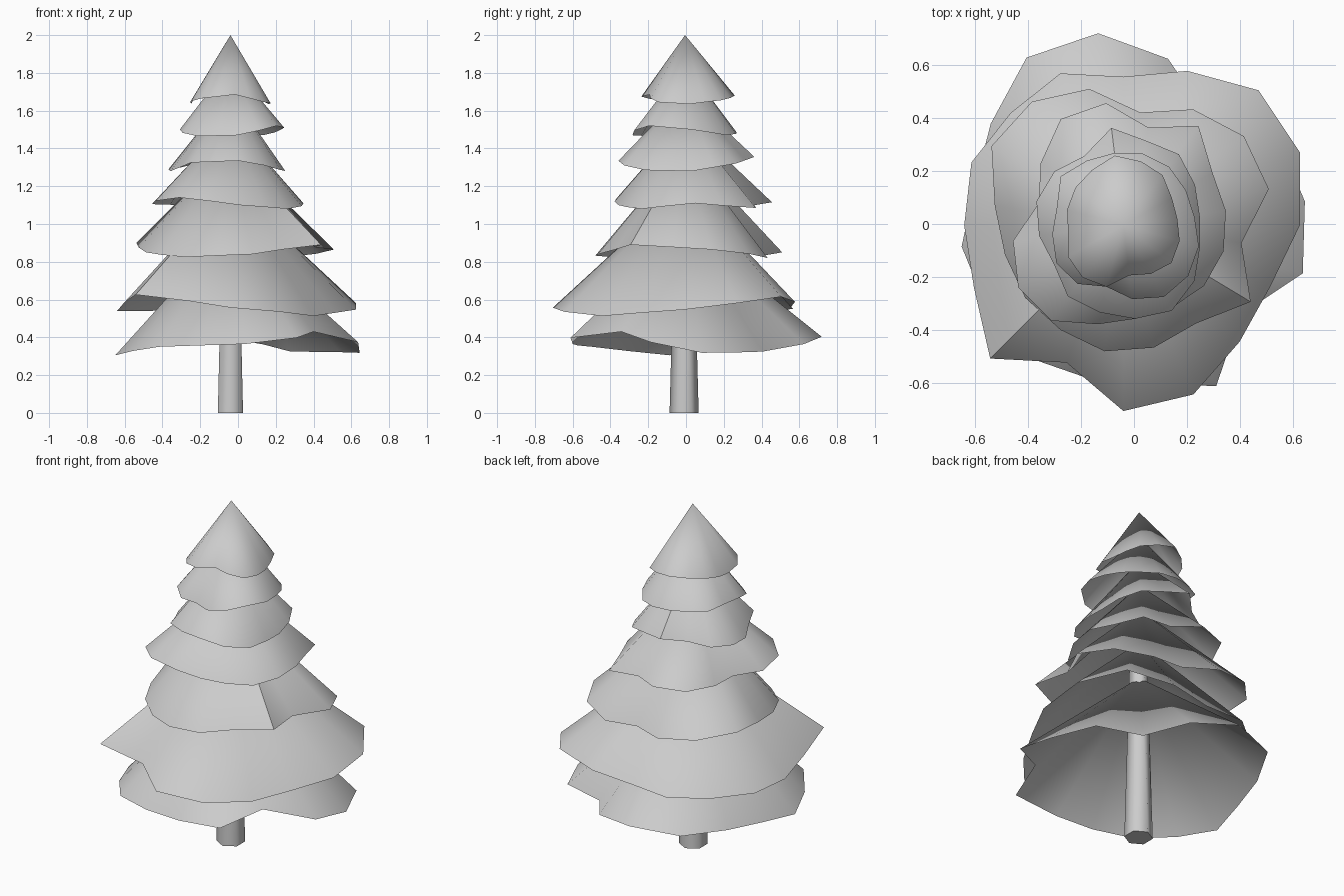
import bpy, bmesh, math

CX, CY = -0.04, -0.005      # trunk axis
SIDES = 16


def finish(bm, name, angle):
    bmesh.ops.recalc_face_normals(bm, faces=bm.faces)
    mesh = bpy.data.meshes.new(name)
    bm.to_mesh(mesh)
    bm.free()
    ob = bpy.data.objects.new(name, mesh)
    bpy.context.collection.objects.link(ob)
    bpy.ops.object.select_all(action='DESELECT')
    ob.select_set(True)
    bpy.context.view_layer.objects.active = ob
    bpy.ops.object.shade_smooth_by_angle(angle=math.radians(angle))
    return ob


def skirt(name, apex_z, start, radii, heights):
    """Open cone with a ragged rim; heights are given at every second rim point."""
    bm = bmesh.new()
    apex = bm.verts.new((CX, CY, apex_z))
    rim = []
    for k, r in enumerate(radii):
        a = math.radians(start) + math.tau * k / SIDES
        i = k // 2
        z = heights[i] if k % 2 == 0 else (heights[i] + heights[(i + 1) % 8]) / 2
        rim.append(bm.verts.new((CX + r * math.cos(a), CY + r * math.sin(a), z)))
    for k in range(SIDES):
        bm.faces.new((rim[k], rim[(k + 1) % SIDES], apex))
    ob = finish(bm, name, 60)
    # outward-facing normals
    if ob.data.polygons[0].normal.z < 0:
        ob.data.flip_normals()


# trunk: tapered six-sided post
bm = bmesh.new()
bmesh.ops.create_cone(bm, cap_ends=True, segments=6, radius1=0.077, radius2=0.032, depth=1.7)
turn = 0 if max(v.co.y for v in bm.verts) > 0.076 else math.radians(30)
c, s = math.cos(turn), math.sin(turn)
for v in bm.verts:
    x, y, z = v.co
    v.co = (CX + x * c - y * s, CY - 0.005 + x * s + y * c, z + 0.85)
finish(bm, "trunk", 65)

# foliage tiers, bottom to top
skirt("tier_1", 0.98, 7.5,
      (.69, .67, .52, .65, .73, .73, .63, .58, .615, .60, .62, .59, .60, .70, .555, .70),
      (.318, .325, .403, .36, .305, .35, .365, .43))
skirt("tier_2", 1.20, 0,
      (.665, .72, .72, .63, .56, .62, .60, .62, .60, .61, .71, .56, .70, .69, .62, .60),
      (.547, .615, .56, .54, .54, .626, .557, .513))
skirt("tier_3", 1.40, 14,
      (.565, .565, .51, .43, .53, .58, .58, .49, .46, .46, .46, .48, .475, .46, .56, .45),
      (.865, .82, .85, .90, .85, .825, .84, .89))
skirt("tier_4", 1.55, 8,
      (.39, .39, .47, .38, .465, .465, .39, .33, .42, .46, .45, .385, .355, .36, .38, .39),
      (1.11, 1.085, 1.115, 1.10, 1.105, 1.14, 1.10, 1.08))
skirt("tier_5", 1.70, 7,
      (.29, .31, .34, .33, .37, .30, .33, .34, .32, .30, .34, .34, .355, .37, .34, .30),
      (1.28, 1.32, 1.355, 1.30, 1.28, 1.325, 1.335, 1.285))
skirt("tier_6", 1.85, 7,
      (.27, .27, .28, .28, .275, .28, .30, .26, .27, .29, .28, .24, .28, .31, .31, .295),
      (1.50, 1.47, 1.485, 1.50, 1.50, 1.465, 1.47, 1.52))
skirt("tier_7", 2.0, 7,
      (.205, .21, .24, .25, .265, .24, .23, .22, .21, .24, .25, .24, .19, .21, .23, .22),
      (1.635, 1.655, 1.68, 1.66, 1.635, 1.665, 1.685, 1.645))
